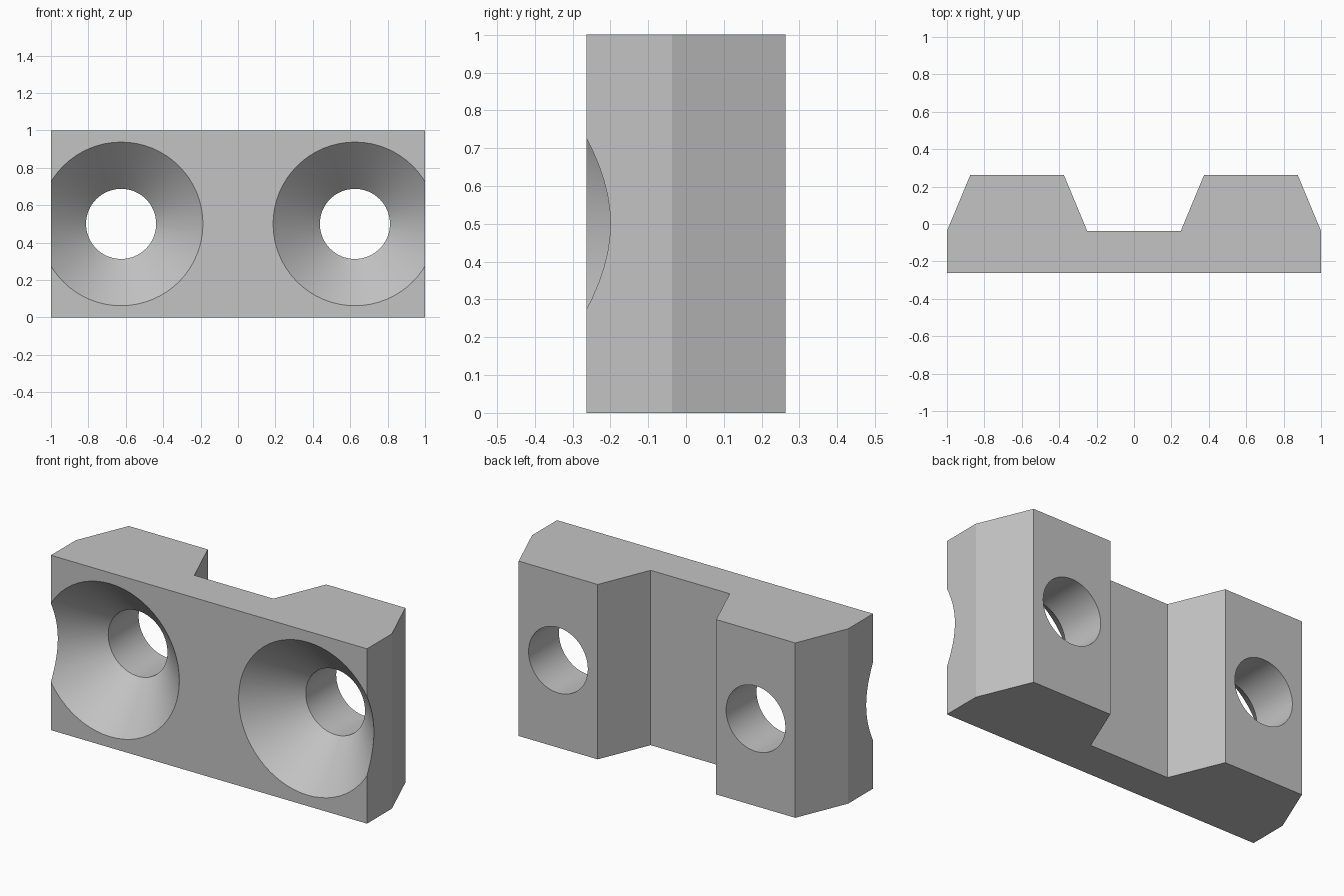
import bpy, bmesh, math
from mathutils import Vector

cube = bpy.data.objects.get("Cube")
if cube:
    bpy.data.objects.remove(cube, do_unlink=True)

FRONT, STEP, BACK = -0.2625, -0.0375, 0.2625
HOLE_R, SINK_R = 0.1875, 0.4375

grey = bpy.data.materials.new("plain grey")
grey.use_nodes = True
colour = (0.55, 0.55, 0.55, 1)
grey.diffuse_color = colour
grey.node_tree.nodes["Principled BSDF"].inputs["Base Color"].default_value = colour


def add_object(name, bm):
    bmesh.ops.recalc_face_normals(bm, faces=bm.faces)
    mesh = bpy.data.meshes.new(name)
    bm.to_mesh(mesh)
    bm.free()
    mesh.materials.append(grey)
    obj = bpy.data.objects.new(name, mesh)
    bpy.context.collection.objects.link(obj)
    return obj


# Block: mirrored plan outline with two tapered pads, extruded upward
half = [(1, FRONT), (1, STEP), (0.875, BACK), (0.375, BACK), (0.25, STEP)]
outline = half + [(-x, y) for x, y in reversed(half)]
bm = bmesh.new()
face = bm.faces.new([bm.verts.new((x, y, 0)) for x, y in outline])
grown = bmesh.ops.extrude_face_region(bm, geom=[face])["geom"]
bmesh.ops.translate(bm, vec=(0, 0, 1),
                    verts=[g for g in grown if isinstance(g, bmesh.types.BMVert)])
block = add_object("mounting_block", bm)


# Countersunk hole cutter: lathed 45 degree cone running into a straight bore
def hole_cutter(name, x):
    extra = 0.02
    profile = [(0, FRONT - extra), (SINK_R + extra, FRONT - extra),
               (HOLE_R, FRONT + SINK_R - HOLE_R),
               (HOLE_R, BACK + extra), (0, BACK + extra)]
    centre = Vector((x, 0, 0.5))
    bm = bmesh.new()
    verts = [bm.verts.new(centre + Vector((r, y, 0))) for r, y in profile]
    edges = [bm.edges.new(pair) for pair in zip(verts, verts[1:])]
    bmesh.ops.spin(bm, geom=verts + edges, cent=centre, axis=(0, 1, 0),
                   angle=math.tau, steps=64)
    bmesh.ops.remove_doubles(bm, verts=bm.verts, dist=1e-4)
    cutter = add_object(name, bm)
    cutter.hide_render = True
    return cutter


bpy.ops.object.select_all(action="DESELECT")
block.select_set(True)
bpy.context.view_layer.objects.active = block
for side, x in (("left", 0.625), ("right", -0.625)):
    cutter = hole_cutter(side + "_hole_cutter", x)
    mod = block.modifiers.new(side + "_hole", "BOOLEAN")
    mod.operation = "DIFFERENCE"
    mod.solver = "EXACT"
    mod.object = cutter
    bpy.ops.object.modifier_apply(modifier=mod.name)
    bpy.data.objects.remove(cutter, do_unlink=True)

# Smooth holes, crisp block edges
bpy.ops.object.shade_smooth_by_angle(angle=math.radians(15))
